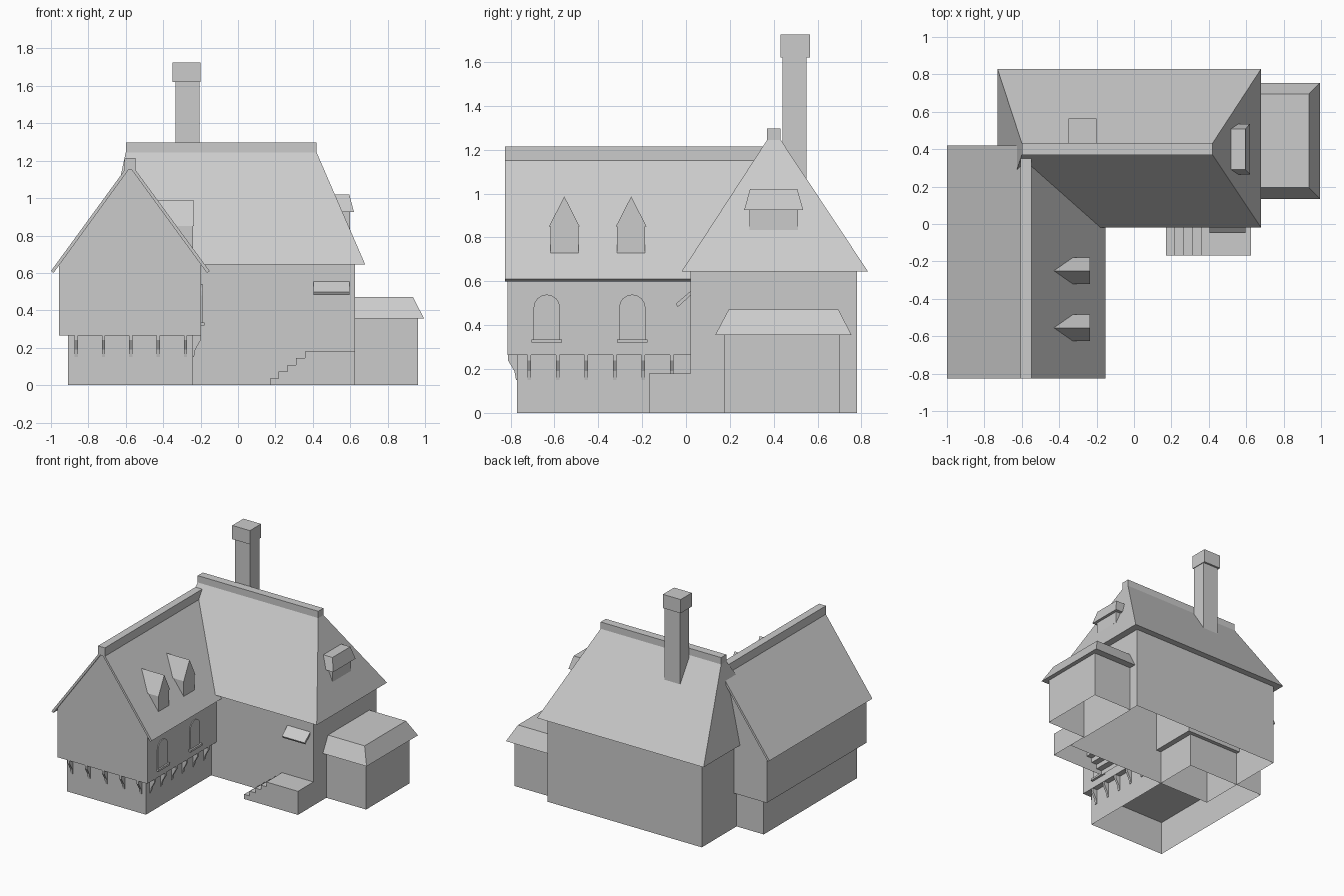
import bpy, bmesh, math

if "Cube" in bpy.data.objects:
    bpy.data.objects.remove(bpy.data.objects["Cube"], do_unlink=True)

GREY = (0.6, 0.6, 0.6, 1)
mat = bpy.data.materials.new("plain grey")
mat.use_nodes = True
mat.diffuse_color = GREY
mat.node_tree.nodes["Principled BSDF"].inputs["Base Color"].default_value = GREY


def finish(name, bm, open_bottom=False):
    bmesh.ops.recalc_face_normals(bm, faces=bm.faces)
    if open_bottom:
        under = [f for f in bm.faces if f.normal.z < -0.9]
        bmesh.ops.delete(bm, geom=under, context='FACES')
    mesh = bpy.data.meshes.new(name)
    bm.to_mesh(mesh)
    bm.free()
    mesh.materials.append(mat)
    obj = bpy.data.objects.new(name, mesh)
    bpy.context.collection.objects.link(obj)
    return obj


def loft(name, bottom, top, z0, z1, open_bottom=False):
    """Solid between two rectangles (x0, x1, y0, y1) at heights z0 and z1."""
    bm = bmesh.new()
    rings = []
    for (x0, x1, y0, y1), z in ((bottom, z0), (top, z1)):
        rings.append([bm.verts.new((x, y, z))
                      for x, y in ((x0, y0), (x1, y0), (x1, y1), (x0, y1))])
    for ring in rings:
        bm.faces.new(ring)
    a, b = rings
    for i in range(4):
        j = (i + 1) % 4
        bm.faces.new((a[i], a[j], b[j], b[i]))
    return finish(name, bm, open_bottom)


def box(name, rect, z0, z1, open_bottom=False):
    return loft(name, rect, rect, z0, z1, open_bottom)


def prism(name, profile, axis, lo, hi, open_bottom=False):
    """Extrude a (horizontal, z) profile along the x or y axis."""
    bm = bmesh.new()
    place = (lambda h, z, d: (d, h, z)) if axis == 'x' else (lambda h, z, d: (h, d, z))
    a, b = [[bm.verts.new(place(h, z, d)) for h, z in profile] for d in (lo, hi)]
    bm.faces.new(a)
    bm.faces.new(b)
    for i in range(len(profile)):
        j = (i + 1) % len(profile)
        bm.faces.new((a[i], a[j], b[j], b[i]))
    return finish(name, bm, open_bottom)


# Main house with hipped roof and ridge cap
box("main_walls", (-0.68, 0.625, 0.02, 0.78), 0, 0.645, True)
RIDGE = (-0.6, 0.42, 0.37, 0.432)
loft("main_roof", (-0.73, 0.68, -0.02, 0.83), RIDGE, 0.645, 1.245)
box("main_ridge", RIDGE, 1.245, 1.297)

# Chimney
box("chimney_stack", (-0.335, -0.205, 0.44, 0.55), 1.0, 1.62)
box("chimney_cap", (-0.35, -0.2, 0.43, 0.565), 1.62, 1.725)

# Front wing: stone base, jettied upper floor with gables
MID = -0.577
box("wing_base", (-0.91, -0.24, -0.77, 0.36), 0, 0.265, True)
prism("wing_upper", [(-0.957, 0.265), (-0.197, 0.265), (-0.197, 0.645),
                     (MID, 1.165), (-0.957, 0.645)], 'y', -0.815, 0.39)
prism("wing_roof", [(-1.0, 0.61), (MID, 1.19), (-0.152, 0.61), (-0.166, 0.6),
                    (MID, 1.163), (-0.986, 0.6)], 'y', -0.825, 0.42)
box("wing_ridge", (-0.606, -0.548, -0.826, 0.36), 1.15, 1.215)

# Curved brackets under the jetty
def bracket(name, wall, tip, axis, centre):
    mid = wall + (tip - wall) * 0.3
    prism(name, [(wall, 0.265), (tip, 0.265), (tip, 0.24), (mid, 0.19),
                 (wall + (tip - wall) * 0.12, 0.15), (wall, 0.15)],
          axis, centre - 0.009, centre + 0.009)

for i in range(5):
    bracket(f"front_bracket_{i + 1}", -0.77, -0.812, 'x', -0.865 + 0.146 * i)
for i in range(6):
    bracket(f"side_bracket_{i + 1}", -0.24, -0.2, 'y', -0.715 + 0.13 * i)

# Arched windows with sills on the wing
for i, cy in enumerate((-0.635, -0.245)):
    arch = [(cy + 0.06 * math.cos(t * math.pi / 8), 0.48 + 0.06 * math.sin(t * math.pi / 8))
            for t in range(9)]
    prism(f"arched_window_{i + 1}", [(cy - 0.06, 0.33), (cy + 0.06, 0.33)] + arch,
          'x', -0.2, -0.19)
    box(f"window_sill_{i + 1}", (-0.2, -0.178, cy - 0.07, cy + 0.07), 0.32, 0.335)

# Pointed dormers on the wing roof
for i, cy in enumerate((-0.555, -0.25)):
    prism(f"pointed_dormer_{i + 1}", [(cy - 0.064, 0.73), (cy + 0.064, 0.73), (cy + 0.064, 0.85),
                                      (cy, 0.985), (cy - 0.064, 0.85)], 'x', -0.48, -0.24)
    prism(f"dormer_roof_{i + 1}", [(cy - 0.07, 0.85), (cy + 0.07, 0.85), (cy, 0.987)],
          'x', -0.48, -0.235)

# Hipped dormer on the end of the main roof
box("end_dormer", (0.45, 0.598, 0.29, 0.51), 0.835, 0.925)
loft("end_dormer_roof", (0.45, 0.62, 0.265, 0.535), (0.45, 0.595, 0.292, 0.508), 0.925, 1.02)

# Side annex with a flat-topped hipped roof
box("annex_walls", (0.62, 0.962, 0.175, 0.7), 0, 0.355, True)
loft("annex_roof", (0.6, 0.995, 0.133, 0.755), (0.6, 0.935, 0.195, 0.695), 0.355, 0.472)

# Entrance stairs and sloping canopy
steps = [(0.625, 0.0), (0.17, 0.0)]
for i in range(5):
    x = 0.17 + 0.047 * i
    steps += [(x, 0.036 * i), (x, 0.036 * (i + 1))] if i else [(x, 0.036)]
steps.append((0.625, 0.18))
prism("entrance_stairs", steps, 'y', -0.168, 0.02, True)
prism("door_canopy", [(0.02, 0.555), (-0.047, 0.497), (-0.038, 0.482), (0.02, 0.535)],
      'x', 0.405, 0.597)
